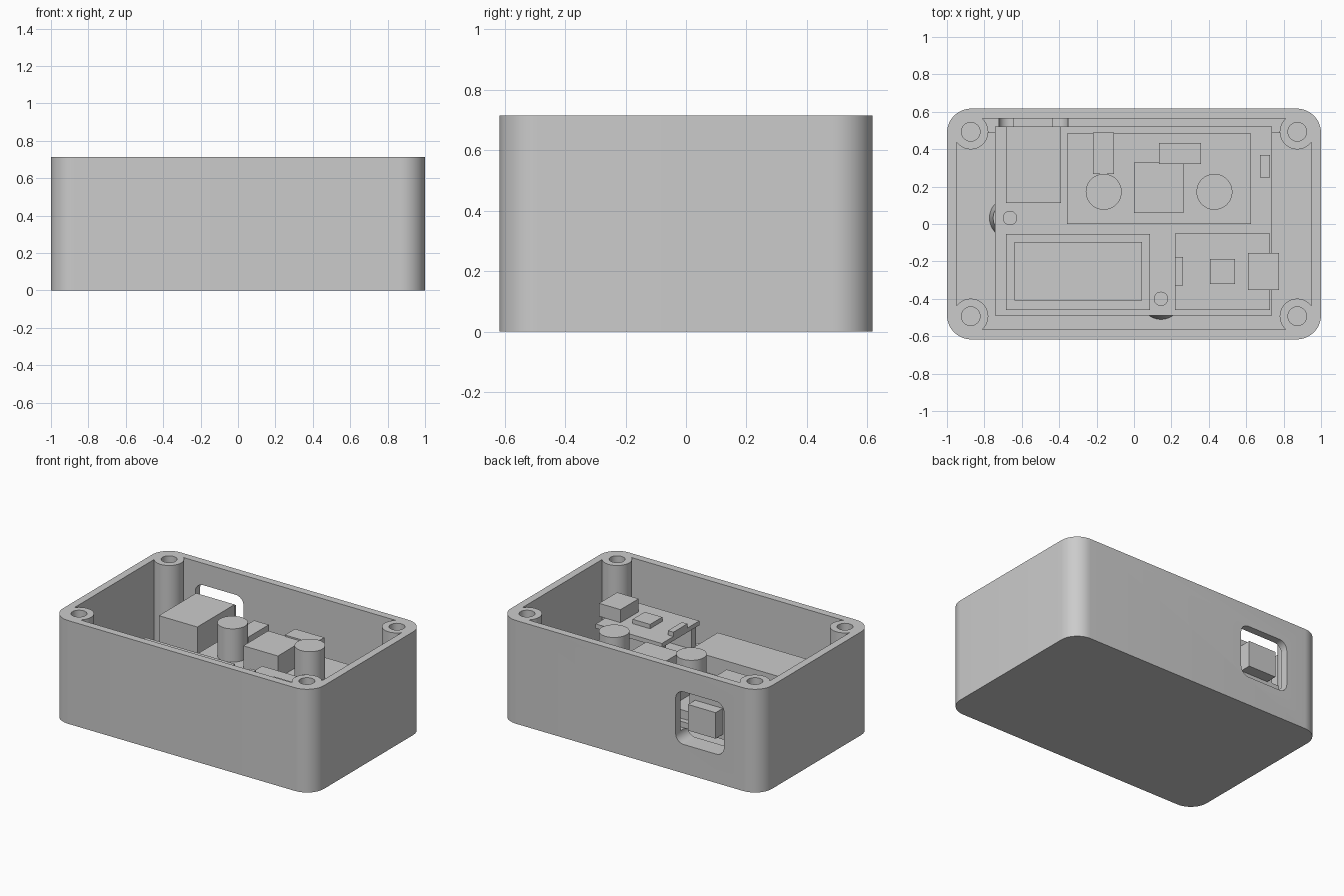
import bpy, bmesh, math
from mathutils import Matrix, Vector

cube = bpy.data.objects.get("Cube")
if cube:
    bpy.data.objects.remove(cube, do_unlink=True)

grey = bpy.data.materials.new("plain grey")
grey.use_nodes = True
grey.diffuse_color = (0.6, 0.6, 0.6, 1)
grey.node_tree.nodes["Principled BSDF"].inputs["Base Color"].default_value = (0.6, 0.6, 0.6, 1)


def finish(name, bm):
    bmesh.ops.recalc_face_normals(bm, faces=bm.faces[:])
    mesh = bpy.data.meshes.new(name)
    bm.to_mesh(mesh)
    bm.free()
    mesh.materials.append(grey)
    obj = bpy.data.objects.new(name, mesh)
    bpy.context.collection.objects.link(obj)
    return obj


def box(name, x0, x1, y0, y1, z0, z1):
    bm = bmesh.new()
    size = Matrix.Diagonal((x1 - x0, y1 - y0, z1 - z0, 1))
    mid = Vector(((x0 + x1) / 2, (y0 + y1) / 2, (z0 + z1) / 2))
    bmesh.ops.create_cube(bm, size=1, matrix=Matrix.Translation(mid) @ size)
    return finish(name, bm)


def cylinder(name, x, y, r, z0, z1, r_top=None):
    bm = bmesh.new()
    bmesh.ops.create_cone(bm, cap_ends=True, segments=48, radius1=r,
                          radius2=r_top or r, depth=z1 - z0,
                          matrix=Matrix.Translation((x, y, (z0 + z1) / 2)))
    return finish(name, bm)


def rounded_prism(name, half_w, half_h, r, depth, matrix=Matrix()):
    """Rounded rectangle in XY, extruded up by depth, then placed."""
    bm = bmesh.new()
    verts = []
    steps = 12
    for i, (sx, sy) in enumerate(((1, 1), (-1, 1), (-1, -1), (1, -1))):
        for k in range(steps + 1):
            a = math.pi / 2 * (i + k / steps)
            verts.append(bm.verts.new((sx * (half_w - r) + r * math.cos(a),
                                       sy * (half_h - r) + r * math.sin(a), 0)))
    face = bm.faces.new(verts)
    ext = bmesh.ops.extrude_face_region(bm, geom=[face])["geom"]
    bmesh.ops.translate(bm, vec=(0, 0, depth),
                        verts=[v for v in ext if isinstance(v, bmesh.types.BMVert)])
    bm.transform(matrix)
    return finish(name, bm)


def combine(target, tool, operation):
    mod = target.modifiers.new("cut", 'BOOLEAN')
    mod.object, mod.operation, mod.solver = tool, operation, 'EXACT'
    deps = bpy.context.evaluated_depsgraph_get()
    mesh = bpy.data.meshes.new_from_object(target.evaluated_get(deps))
    target.modifiers.clear()
    target.data = mesh
    bpy.data.objects.remove(tool, do_unlink=True)


def smooth(obj):
    bpy.ops.object.select_all(action='DESELECT')
    obj.select_set(True)
    bpy.context.view_layer.objects.active = obj
    bpy.ops.object.shade_smooth_by_angle(angle=math.radians(30))


# Enclosure: hollow rounded tray, back ledge, corner screw posts, port opening
HEIGHT, FLOOR = 0.715, 0.05
case = rounded_prism("enclosure", 1, 0.617, 0.13, HEIGHT)
combine(case, rounded_prism("cavity", 0.948, 0.565, 0.08, 1,
                            Matrix.Translation((0, 0, FLOOR))), 'DIFFERENCE')
combine(case, box("ledge", -0.82, 0.82, 0.487, 0.59, 0.02, 0.26), 'UNION')
corners = [(sx * 0.873, sy * 0.493) for sx in (1, -1) for sy in (1, -1)]
for x, y in corners:
    combine(case, cylinder("post", x, y, 0.094, 0.02, HEIGHT), 'UNION')
for x, y in corners:
    combine(case, cylinder("hole", x, y, 0.05, 0.3, 0.9), 'DIFFERENCE')
place = Matrix.Translation((-0.538, 0.75, 0.382)) @ Matrix.Rotation(math.pi / 2, 4, 'X')
combine(case, rounded_prism("port_cutter", 0.185, 0.182, 0.06, 0.29, place), 'DIFFERENCE')
smooth(case)

# Main circuit board on two standoffs with screws
BOARD = 0.30
box("main_board", -0.743, 0.738, -0.49, 0.52, 0.26, BOARD)
for n, (x, y) in enumerate(((-0.663, 0.032), (0.144, -0.40)), 1):
    smooth(cylinder(f"standoff_{n}", x, y, 0.11, FLOOR, 0.26, 0.09))
    smooth(cylinder(f"board_screw_{n}", x, y, 0.038, BOARD, 0.33))

# Rear socket
box("socket_body", -0.685, -0.39, 0.112, 0.52, BOARD, 0.52)
box("socket_mouth", -0.646, -0.434, 0.51, 0.598, 0.295, 0.475)

# Power board with capacitors and blocks
POWER = 0.36
box("power_board", -0.358, 0.626, 0.0, 0.483, BOARD, POWER)
for n, x in enumerate((-0.162, 0.43), 1):
    smooth(cylinder(f"capacitor_{n}", x, 0.172, 0.096, POWER, 0.59))
box("coil", 0.0, 0.265, 0.058, 0.33, POWER, 0.515)
box("terminal_block", -0.22, -0.107, 0.267, 0.49, POWER, 0.467)
box("trimmer", 0.134, 0.358, 0.322, 0.433, POWER, 0.525)
box("small_component", 0.674, 0.727, 0.248, 0.37, BOARD, 0.35)

# Front left module with raised block
box("module_base", -0.685, 0.086, -0.46, -0.053, BOARD, 0.34)
box("module_block", -0.64, 0.043, -0.41, -0.096, 0.34, 0.46)

# Raised controller board on two header strips
RAISED = 0.475
box("controller_board", 0.22, 0.727, -0.46, -0.05, 0.445, RAISED)
for n, y in enumerate((-0.42, -0.09), 1):
    box(f"header_{n}", 0.235, 0.71, y - 0.025, y + 0.025, BOARD, 0.445)
box("controller_connector", 0.61, 0.775, -0.353, -0.155, RAISED, 0.565)
box("controller_chip", 0.406, 0.54, -0.32, -0.187, RAISED, 0.505)
box("controller_button", 0.22, 0.262, -0.33, -0.176, RAISED, 0.505)
